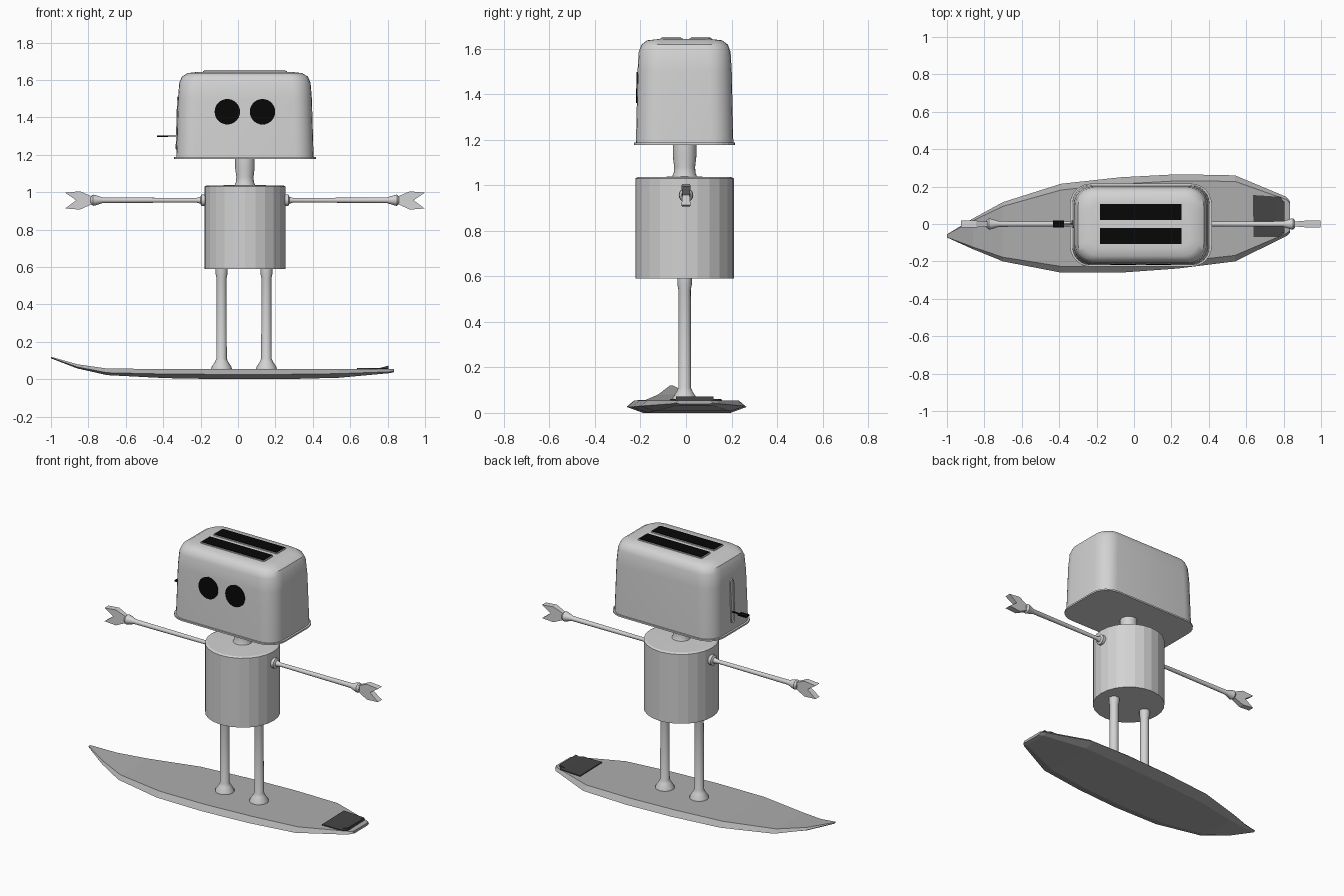
import bpy, bmesh, math
from mathutils import Vector

cube = bpy.data.objects.get("Cube")
if cube:
    bpy.data.objects.remove(cube, do_unlink=True)

CX, CY = 0.037, -0.006      # axis of the figure
ARM_Z = 0.957


def material(name, v):
    m = bpy.data.materials.new(name)
    m.use_nodes = True
    m.diffuse_color = (v, v, v, 1)
    m.node_tree.nodes["Principled BSDF"].inputs["Base Color"].default_value = (v, v, v, 1)
    return m


METAL = material("light grey metal", 0.65)
BOARD = material("mid grey board", 0.42)
PAD = material("dark grey grip", 0.06)
BLACK = material("black", 0.002)


def loft(name, rings, mat, smooth=False):
    """Skin equal-sized rings of points and cap both ends."""
    bm = bmesh.new()
    rows = [[bm.verts.new(p) for p in ring] for ring in rings]
    n = len(rows[0])
    for a, b in zip(rows, rows[1:]):
        for i in range(n):
            j = (i + 1) % n
            bm.faces.new((a[i], a[j], b[j], b[i]))
    bm.faces.new(rows[0][::-1])
    bm.faces.new(rows[-1])
    bmesh.ops.recalc_face_normals(bm, faces=bm.faces)
    mesh = bpy.data.meshes.new(name)
    bm.to_mesh(mesh)
    bm.free()
    mesh.materials.append(mat)
    ob = bpy.data.objects.new(name, mesh)
    bpy.context.collection.objects.link(ob)
    if smooth:
        bpy.ops.object.select_all(action='DESELECT')
        ob.select_set(True)
        bpy.context.view_layer.objects.active = ob
        bpy.ops.object.shade_smooth_by_angle(angle=math.radians(35))
    return ob


def turned(name, profile, origin, axis, mat, sides=24, smooth=False):
    """Turn a (radius, distance) profile about an axis."""
    rot = Vector(axis).to_track_quat('Z', 'Y')
    rings = []
    for r, d in profile:
        rings.append([Vector(origin) + rot @ Vector((r * math.cos(t), r * math.sin(t), d))
                      for t in (math.tau * i / sides for i in range(sides))])
    return loft(name, rings, mat, smooth)


def rounded_rect(hw, hd, r, z, cx=CX, cy=CY, steps=6):
    pts = []
    for k, (sx, sy) in enumerate(((1, 1), (-1, 1), (-1, -1), (1, -1))):
        for i in range(steps + 1):
            t = math.pi / 2 * (k + i / steps)
            pts.append((cx + sx * (hw - r) + r * math.cos(t),
                        cy + sy * (hd - r) + r * math.sin(t), z))
    return pts


def plate(name, hw, hd, r, z0, z1, cx, cy, mat):
    return loft(name, [rounded_rect(hw, hd, r, z, cx, cy) for z in (z0, z1)], mat)


# Head: rounded casing with a thin base flange
casing = [(0.367, 0.214, 0.10, 1.186), (0.358, 0.207, 0.10, 1.5), (0.351, 0.202, 0.10, 1.585),
          (0.337, 0.190, 0.095, 1.618), (0.305, 0.165, 0.08, 1.637), (0.26, 0.12, 0.05, 1.642)]
loft("head_casing", [rounded_rect(*row) for row in casing], METAL, True)
plate("head_flange", 0.379, 0.222, 0.11, 1.178, 1.188, CX, CY, METAL)

# Bread slots on top of the head
for side, cy in (("back", 0.064), ("front", -0.064)):
    plate("slot_rim_" + side, 0.225, 0.049, 0.01, 1.635, 1.647, CX, cy, METAL)
    plate("slot_" + side, 0.218, 0.043, 0.002, 1.643, 1.65, CX, cy, BLACK)

# Eyes lie on the slightly sloping front
for side, x in (("right", -0.057), ("left", 0.131)):
    turned("eye_" + side, [(0.068, 0), (0.068, 0.008)], (x, CY - 0.2045, 1.43),
           (0, -1, 0.022), BLACK, 32)

# Lever track and lever on the head's right side
track = bpy.data.curves.new("lever_track", 'CURVE')
track.dimensions = '3D'
track.bevel_depth = 0.005
spline = track.splines.new('POLY')
outline = []
for zc, start in ((1.49, 0), (1.25, math.pi)):
    for i in range(7):
        t = start + math.pi * i / 6
        z = zc + 0.016 * math.sin(t)
        outline.append((CX - 0.367 + (z - 1.186) * 0.0287, 0.016 * math.cos(t), z))
spline.points.add(len(outline) - 1)
for point, co in zip(spline.points, outline):
    point.co = (*co, 1)
spline.use_cyclic_u = True
track.materials.append(METAL)
bpy.context.collection.objects.link(bpy.data.objects.new("lever_track", track))
plate("lever_stem", 0.03, 0.004, 0.001, 1.297, 1.303, -0.35, 0, BLACK)
plate("lever_knob", 0.03, 0.019, 0.004, 1.296, 1.304, -0.404, 0, BLACK)

# Neck and torso
turned("neck", [(0.058, 1.03), (0.048, 1.055), (0.046, 1.08), (0.052, 1.13), (0.052, 1.18)],
       (CX, CY, 0), (0, 0, 1), METAL, smooth=True)
turned("torso", [(0.217, 0.59), (0.217, 1.03), (0.205, 1.036), (0.05, 1.038)],
       (CX, CY, 0), (0, 0, 1), METAL)

# Limbs, one of each per side
for side, s in (("right", -1), ("left", 1)):
    turned("arm_" + side, [(0.032, 0.205), (0.032, 0.232), (0.018, 0.238), (0.012, 0.26),
                           (0.015, 0.76), (0.028, 0.80), (0.03, 0.812), (0.02, 0.825)],
           (CX, 0, ARM_Z), (s, 0, 0), METAL, 16, True)
    # Two-pronged hand, thicker towards the tips: (reach, height, half thickness)
    claw = [(0.812, 0.018, 0.012), (0.882, 0.048, 0.018), (0.961, 0.040, 0.02),
            (0.902, 0, 0.016), (0.961, -0.044, 0.02), (0.882, -0.05, 0.018),
            (0.812, -0.018, 0.012)]
    loft("hand_" + side, [[(CX + s * x, k * t, ARM_Z + z) for x, z, t in claw]
                          for k in (-1, 1)], METAL)
    turned("leg_" + side, [(0.056, 0.052), (0.054, 0.065), (0.036, 0.092), (0.028, 0.11),
                           (0.027, 0.54), (0.032, 0.565), (0.032, 0.595)],
           (0.032 + s * 0.12, CY, 0), (0, 0, 1), METAL, 16, True)

# Board: six-sided sections along x: (x, y low, y high, z bottom, z rail, z deck)
stations = [(-1.0, -0.072, -0.055, 0.112, 0.116, 0.12), (-0.86, -0.135, 0.03, 0.058, 0.066, 0.08),
            (-0.7, -0.2, 0.117, 0.022, 0.035, 0.057), (-0.39, -0.26, 0.215, 0.006, 0.028, 0.055),
            (-0.07, -0.26, 0.25, 0.0, 0.026, 0.055), (0.235, -0.238, 0.266, 0.0, 0.026, 0.055),
            (0.54, -0.2, 0.26, 0.008, 0.03, 0.055), (0.815, -0.065, 0.145, 0.033, 0.04, 0.055),
            (0.835, -0.045, 0.12, 0.038, 0.044, 0.055)]
sections = []
for x, lo, hi, zb, zr, zd in stations:
    e = 0.07 * (hi - lo)
    sections.append([(x, lo, zr), (x, lo + e, zd), (x, hi - e, zd),
                     (x, hi, zr), (x, hi - 2 * e, zb), (x, lo + 2 * e, zb)])
loft("board", sections, BOARD)

# Grip pad with a raised kick at the tail
pad = [(0.64, -0.07), (0.77, -0.07), (0.805, -0.05), (0.8, 0.12), (0.785, 0.145), (0.635, 0.155)]
loft("grip_pad", [[(x, y, z) for x, y in pad] for z in (0.054, 0.061)], PAD)
loft("grip_kick", [[(0.75, y, 0.058), (0.805, y, 0.058), (0.805, y, 0.073)]
                   for y in (-0.045, 0.12)], PAD)
